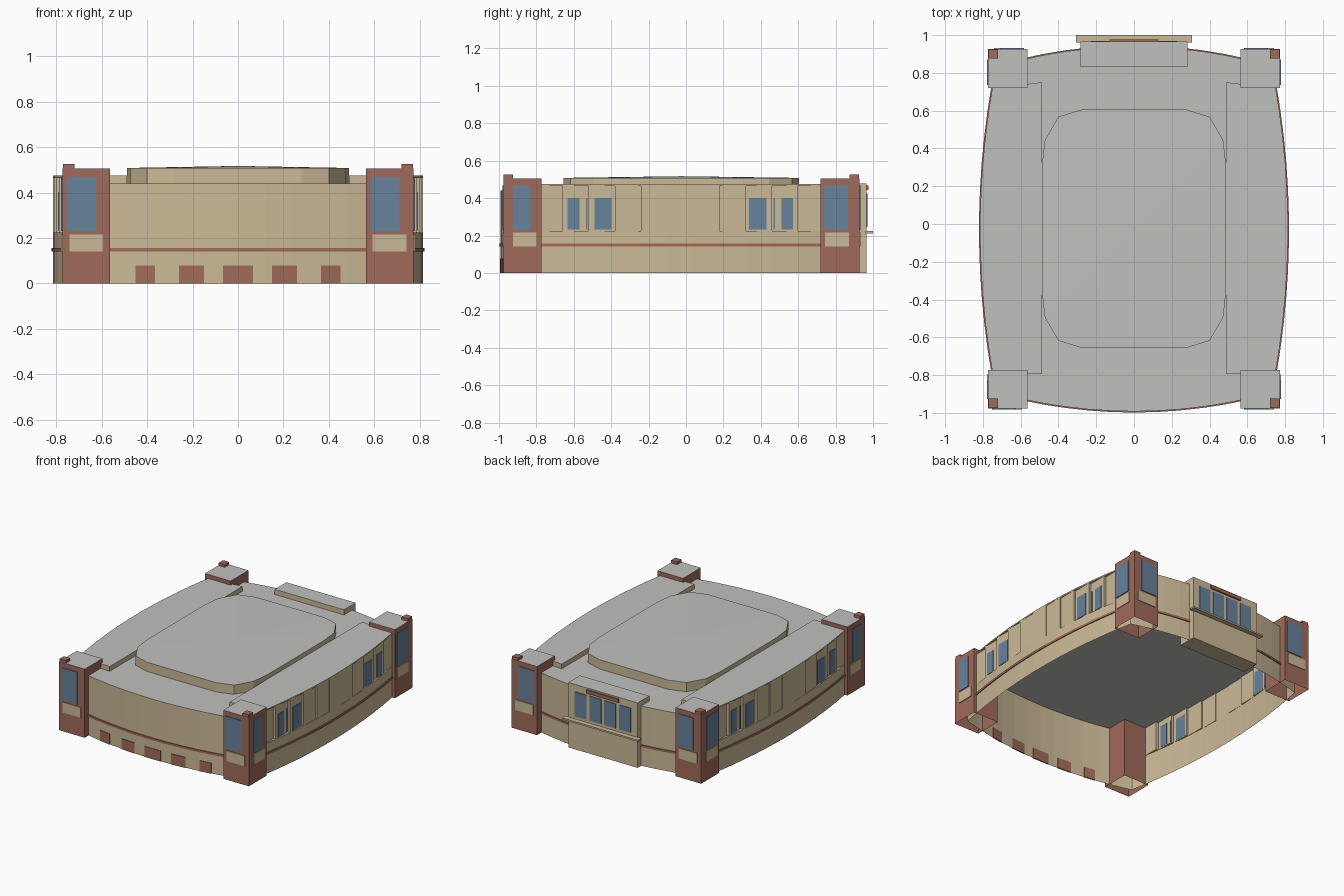
import bpy, bmesh

cube = bpy.data.objects.get("Cube")
if cube:
    bpy.data.objects.remove(cube, do_unlink=True)


def material(name, rgb):
    m = bpy.data.materials.new(name)
    m.use_nodes = True
    m.diffuse_color = (*rgb, 1)
    m.node_tree.nodes["Principled BSDF"].inputs["Base Color"].default_value = (*rgb, 1)
    return m


TAN = material("tan stone", (0.60, 0.49, 0.31))
BRICK = material("red brick", (0.35, 0.145, 0.10))
GLASS = material("blue glass", (0.135, 0.225, 0.33))
ROOF = material("grey roof", (0.53, 0.53, 0.52))


def loft(name, rings, wall, cap=None, floor=False, apex=None):
    """Skin (outline, height) rings from the bottom up, with an optional cap, apex and floor."""
    bm = bmesh.new()
    loops = [[bm.verts.new((x, y, z)) for x, y in pts] for pts, z in rings]
    n = len(loops[0])
    for a, b in zip(loops, loops[1:]):
        for i in range(n):
            j = (i + 1) % n
            bm.faces.new((a[i], a[j], b[j], b[i]))
    if apex:
        tip = bm.verts.new(apex)
        for i in range(n):
            bm.faces.new((loops[-1][i], loops[-1][(i + 1) % n], tip)).material_index = 1
    elif cap:
        bm.faces.new(loops[-1]).material_index = 1
    if floor:
        bm.faces.new(loops[0][::-1])
    bmesh.ops.remove_doubles(bm, verts=bm.verts, dist=1e-5)
    mesh = bpy.data.meshes.new(name)
    bm.to_mesh(mesh)
    bm.free()
    mesh.materials.append(wall)
    if cap:
        mesh.materials.append(cap)
    ob = bpy.data.objects.new(name, mesh)
    bpy.context.collection.objects.link(ob)
    return ob


def rect(x0, x1, y0, y1):
    x0, x1, y0, y1 = min(x0, x1), max(x0, x1), min(y0, y1), max(y0, y1)
    return [(x0, y0), (x1, y0), (x1, y1), (x0, y1)]


def box(name, x0, x1, y0, y1, z0, z1, mat, cap=None, floor=True):
    r = rect(x0, x1, y0, y1)
    return loft(name, [(r, z0), (r, z1)], mat, cap or mat, floor)


def mirrored(pts):
    return [(-x, y) for x, y in reversed(pts)]


# Bowed plan curves of the building
MID = -0.03


def side_x(y):
    return 0.815 - 0.115 * (y - MID) ** 2


def front_y(x):
    return -0.992 + 0.185 * x * x


def back_y(x):
    return 0.94 - 0.2 * x * x


# Side bays: a smooth curve below, and flat bays stepping along it above
half = [0.07, 0.21, 0.35, 0.49, 0.63, 0.75, 0.861]
edges = [MID - d for d in reversed(half)] + [MID + d for d in half]
curved, stepped = [], []
for y0, y1 in zip(edges, edges[1:]):
    flat = min(side_x(y0), side_x(y1))
    curved += [(side_x(y0), y0), (side_x(y1), y1)]
    stepped += [(flat, y0), (flat, y1)]

ARC = [0.72 - 0.12 * i for i in range(13)]
back_arc = [(x, back_y(x)) for x in ARC]
front_arc = [(-x, front_y(x)) for x in ARC]


def outline(side):
    return side + back_arc + mirrored(side) + front_arc


base, upper = outline(curved), outline(stepped)
loft("main_walls_and_roof", [(base, 0), (base, 0.225), (upper, 0.225), (upper, 0.44)], TAN, ROOF)

# Brick string course around the walls
band = [(x * 1.007, y * 1.006) for x, y in base]
loft("brick_band", [(base, 0.14), (band, 0.14), (band, 0.156), (base, 0.156)], BRICK)


# Raised roof strips along both sides
def wing_plan(side):
    return [(0.488, -0.795)] + side[2:-2] + [(0.488, 0.75)]


for label, flip in (("left", lambda p: p), ("right", mirrored)):
    low, top = flip(wing_plan(stepped)), flip(wing_plan(curved))
    loft(label + "_roof_strip", [(low, 0.44), (low, 0.465), (top, 0.465), (top, 0.475)], TAN, ROOF)

# Central roof dome
quarter = [(0.28, 0.63), (0.40, 0.593), (0.472, 0.47), (0.488, 0.33)]
right_half = [(x, -y - 0.025) for x, y in quarter] + [(x, y - 0.025) for x, y in reversed(quarter)]
dome = right_half + mirrored(right_half)
loft("central_roof", [(dome, 0.44), (dome, 0.508)], TAN, ROOF, apex=(0, -0.025, 0.517))

# Corner towers with windows, stone panels and small chimneys
P = 0.005
for sx, lr in ((1, "left"), (-1, "right")):
    for sy, fb in ((-1, "front"), (1, "back")):
        name = fb + "_" + lr + "_tower"
        y_in, y_out = (-0.772, -0.977) if sy < 0 else (0.72, 0.927)
        box(name, sx * 0.564, sx * 0.773, y_in, y_out, 0, 0.505, BRICK, ROOF, floor=False)
        box(name + "_chimney", sx * 0.72, sx * 0.77, y_out - sy * 0.002, y_out - sy * 0.052,
            0.5, 0.525, BRICK)
        # Panels on the front or back face
        w, p = (0.583, 0.71), (0.592, 0.741)
        if sx < 0 and sy < 0:
            w, p = (-0.752, -0.624), (-0.742, -0.594)
        elif sx < 0:
            w, p = (-0.71, -0.583), (-0.741, -0.592)
        box(name + "_end_window", *w, y_out, y_out + sy * P, 0.23, 0.468, GLASS)
        box(name + "_end_panel", *p, y_out, y_out + sy * P, 0.14, 0.216, TAN)
        # Panels on the outer side face
        w, p = ((-0.926, -0.83), (-0.926, -0.798)) if sy < 0 else ((0.736, 0.866), (0.744, 0.872))
        box(name + "_side_window", sx * 0.773, sx * (0.773 + P), *w, 0.23, 0.468, GLASS)
        box(name + "_side_panel", sx * 0.773, sx * (0.773 + P), *p, 0.14, 0.216, TAN)

# Windows in the outer side bays: inner edge, outer edge, end of bay
for sx, lr in ((1, "left"), (-1, "right")):
    for sy in (-1, 1):
        for a, b, end in ((0.367, 0.46, 0.49), (0.497, 0.505, 0.63), (0.54, 0.603, 0.63)):
            x = side_x(MID + end)
            box(lr + "_bay_window", sx * (x - 0.001), sx * (x + 0.004),
                MID + sy * a, MID + sy * b, 0.232, 0.40, GLASS)

# Brick doors along the front
for x0, x1 in ((-0.452, -0.366), (-0.26, -0.15), (-0.066, 0.066), (0.15, 0.26), (0.366, 0.452)):
    door = [(x0, front_y(x0) - 0.004), (x1, front_y(x1) - 0.004),
            (x1, front_y(x1) + 0.005), (x0, front_y(x0) + 0.005)]
    loft("front_door", [(door, 0), (door, 0.078)], BRICK, BRICK, floor=True)

# Back entrance block with ledge, windows and brick beam
box("entrance_block", -0.282, 0.282, 0.83, 0.965, 0, 0.478, TAN, ROOF)
box("entrance_ledge", -0.308, 0.308, 0.96, 1.0, 0.212, 0.224, TAN)
box("entrance_beam", -0.13, 0.13, 0.96, 0.976, 0.442, 0.468, BRICK)
for i in range(4):
    cx = -0.18 + 0.12 * i
    box("entrance_window", cx - 0.047, cx + 0.047, 0.965, 0.97, 0.245, 0.425, GLASS)
